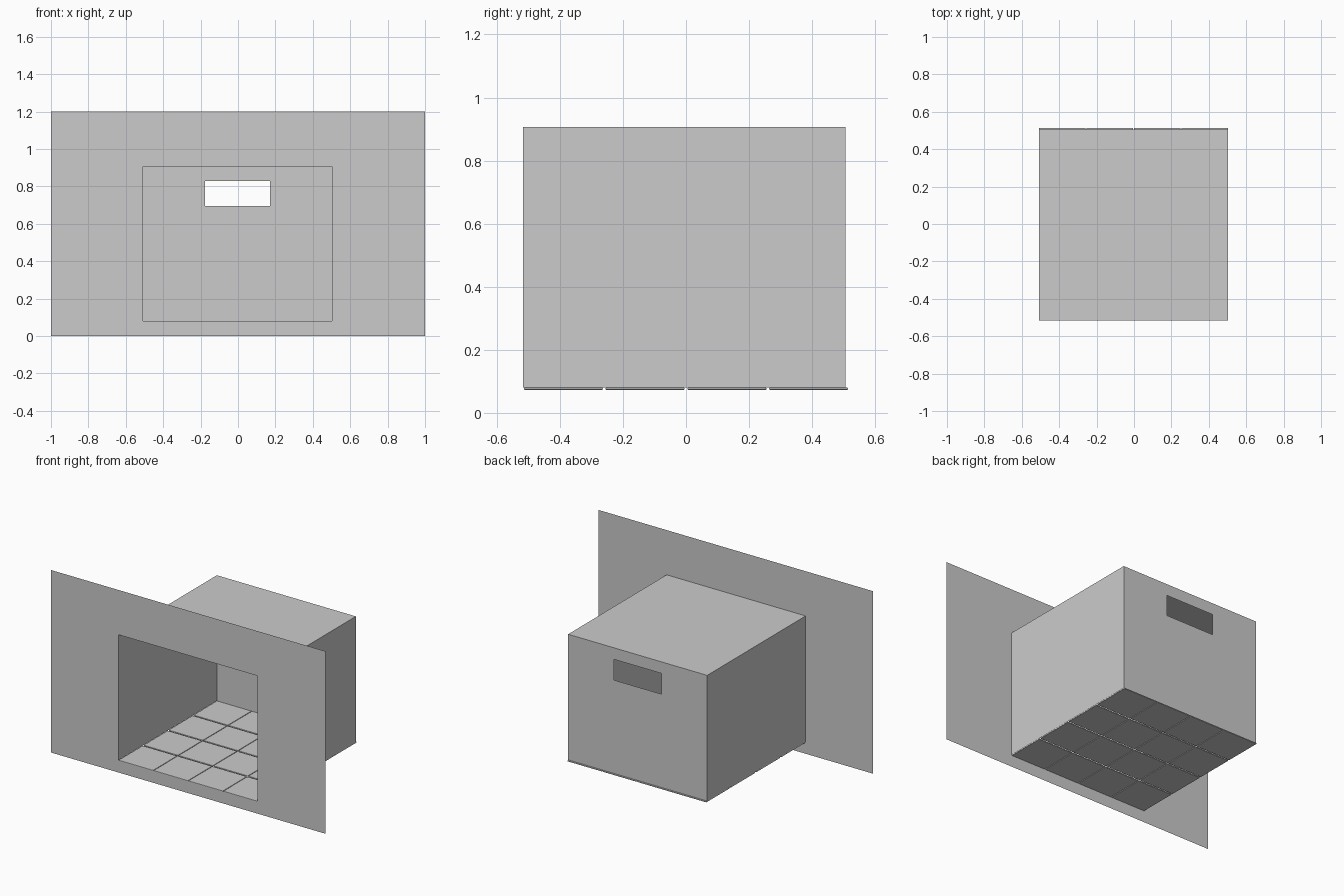
import bpy, bmesh

if "Cube" in bpy.data.objects:
    bpy.data.objects.remove(bpy.data.objects["Cube"])

X0, X1 = -0.508, 0.503      # room width
Y0, Y1 = -0.517, 0.506      # room depth
Z0, Z1 = 0.08, 0.906        # room height


def finish(name, bm):
    mesh = bpy.data.meshes.new(name)
    bm.to_mesh(mesh)
    bm.free()
    obj = bpy.data.objects.new(name, mesh)
    bpy.context.collection.objects.link(obj)
    return obj


def sheet(name, corners):
    bm = bmesh.new()
    bm.faces.new([bm.verts.new(c) for c in corners])
    return finish(name, bm)


def holed_sheet(name, outer, inner, y, flip=False):
    """Upright sheet at depth y; outer and inner are (x0, x1, z0, z1)."""
    bm = bmesh.new()

    def ring(r):
        a, b, c, d = r
        return [bm.verts.new((x, y, z)) for x, z in ((a, c), (b, c), (b, d), (a, d))]

    o, i = ring(outer), ring(inner)
    for k in range(4):
        n = (k + 1) % 4
        bm.faces.new((o[k], o[n], i[n], i[k]))
    if flip:
        bmesh.ops.reverse_faces(bm, faces=bm.faces[:])
    return finish(name, bm)


# Front wall with the large opening, back wall with the window slot
holed_sheet("front_wall", (-1, 1, 0, 1.2), (X0, X1, Z0, Z1), Y0)
holed_sheet("back_wall", (X0, X1, Z0, Z1), (-0.176, 0.171, 0.694, 0.83), Y1, True)

# Side walls and ceiling
sheet("left_wall", [(X0, Y1, Z0), (X0, Y0, Z0), (X0, Y0, Z1), (X0, Y1, Z1)])
sheet("right_wall", [(X1, Y0, Z0), (X1, Y1, Z0), (X1, Y1, Z1), (X1, Y0, Z1)])
sheet("ceiling", [(X0, Y0, Z1), (X1, Y0, Z1), (X1, Y1, Z1), (X0, Y1, Z1)])

# Floor of 4 x 4 thin tiles with softened edges
SIZE, THICK = 0.25, 0.007
STEP_X = (X1 - X0 - SIZE) / 3
TILE_Y0, TILE_Y1 = -0.514, 0.514
STEP_Y = (TILE_Y1 - TILE_Y0 - SIZE) / 3
bm = bmesh.new()
for i in range(4):
    for j in range(4):
        verts = bmesh.ops.create_cube(bm, size=1)["verts"]
        bmesh.ops.scale(bm, vec=(SIZE, SIZE, THICK), verts=verts)
        centre = (X0 + SIZE / 2 + i * STEP_X, TILE_Y0 + SIZE / 2 + j * STEP_Y, 0.0765)
        bmesh.ops.translate(bm, vec=centre, verts=verts)
tiles = finish("floor_tiles", bm)
bevel = tiles.modifiers.new("soft_edges", "BEVEL")
bevel.width = 0.002
bevel.segments = 2
